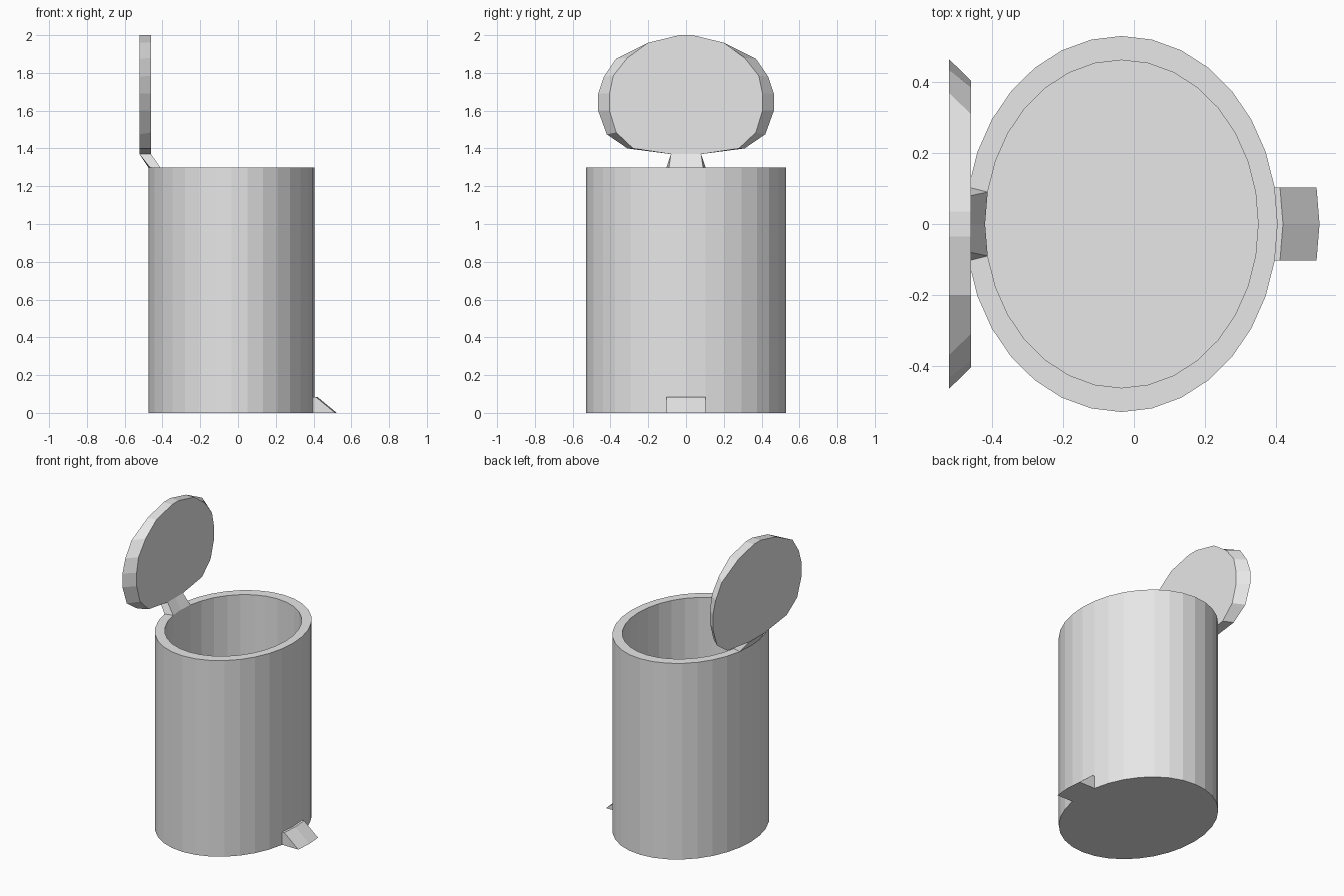
import bpy, bmesh
from math import sin, cos, pi

cube = bpy.data.objects.get("Cube")
if cube:
    bpy.data.objects.remove(cube, do_unlink=True)

grey = bpy.data.materials.new("light_grey")
grey.use_nodes = True
grey.diffuse_color = (0.8, 0.8, 0.8, 1)
grey.node_tree.nodes["Principled BSDF"].inputs["Base Color"].default_value = (0.8, 0.8, 0.8, 1)

SIDES = 32
CENTRE = -0.035
HEIGHT = 1.3
OUTER = (0.44, 0.53)
INNER = (0.385, 0.462)
FLOOR = 0.07


def loft(name, rings):
    """Join equal closed rings with quads and cap both ends."""
    bm = bmesh.new()
    loops = [[bm.verts.new(p) for p in ring] for ring in rings]
    for a, b in zip(loops, loops[1:]):
        n = len(a)
        for i in range(n):
            j = (i + 1) % n
            bm.faces.new((a[i], a[j], b[j], b[i]))
    bm.faces.new(loops[0])
    bm.faces.new(loops[-1])
    bmesh.ops.recalc_face_normals(bm, faces=bm.faces)
    mesh = bpy.data.meshes.new(name)
    bm.to_mesh(mesh)
    bm.free()
    mesh.materials.append(grey)
    obj = bpy.data.objects.new(name, mesh)
    bpy.context.collection.objects.link(obj)
    return obj


def oval(radii, step):
    """Point of the oval wall at a step around it, from +x."""
    a = 2 * pi * step / SIDES
    return CENTRE + radii[0] * cos(a), radii[1] * sin(a)


def oval_ring(radii, z):
    return [(*oval(radii, i), z) for i in range(SIDES)]


# Oval bin with a thick wall and a hollow inside
loft("bin_body", [oval_ring(OUTER, 0), oval_ring(OUTER, HEIGHT),
                  oval_ring(INNER, HEIGHT), oval_ring(INNER, FLOOR)])

# Wedge pedal following two wall facets
pedal = []
for k in (-1, 0, 1):
    x, y = oval(OUTER, k)
    pedal.append([(x, y, 0), (x + 0.118, y, 0), (x + 0.015, y, 0.085), (x, y, 0.085)])
loft("pedal", pedal)

# Slanted hinge rising from the rim to the lid
LID_BACK, LID_FRONT, LID_LOW = -0.522, -0.46, 1.37
hinge = []
for k in (-1, 0, 1):
    step = SIDES / 2 - k
    hinge.append([(*oval(OUTER, step), HEIGHT), (*oval(INNER, step), HEIGHT),
                  (LID_FRONT, k * 0.08, LID_LOW), (LID_BACK, k * 0.08, LID_LOW)])
loft("lid_hinge", hinge)

# Upright open lid, wider on its back face
back_half = [(0.035, 2.0), (0.2, 1.96), (0.37, 1.875), (0.435, 1.78), (0.465, 1.69),
             (0.465, 1.6), (0.42, 1.475), (0.31, 1.4), (0.08, LID_LOW)]
front_half = [(0.035, 2.0), (0.2, 1.96), (0.31, 1.88), (0.385, 1.785), (0.405, 1.69),
              (0.405, 1.6), (0.37, 1.485), (0.28, 1.4), (0.08, LID_LOW)]


def mirrored(half, x):
    return [(x, y, z) for y, z in half] + [(x, -y, z) for y, z in reversed(half)]


loft("lid", [mirrored(back_half, LID_BACK), mirrored(front_half, LID_FRONT)])
